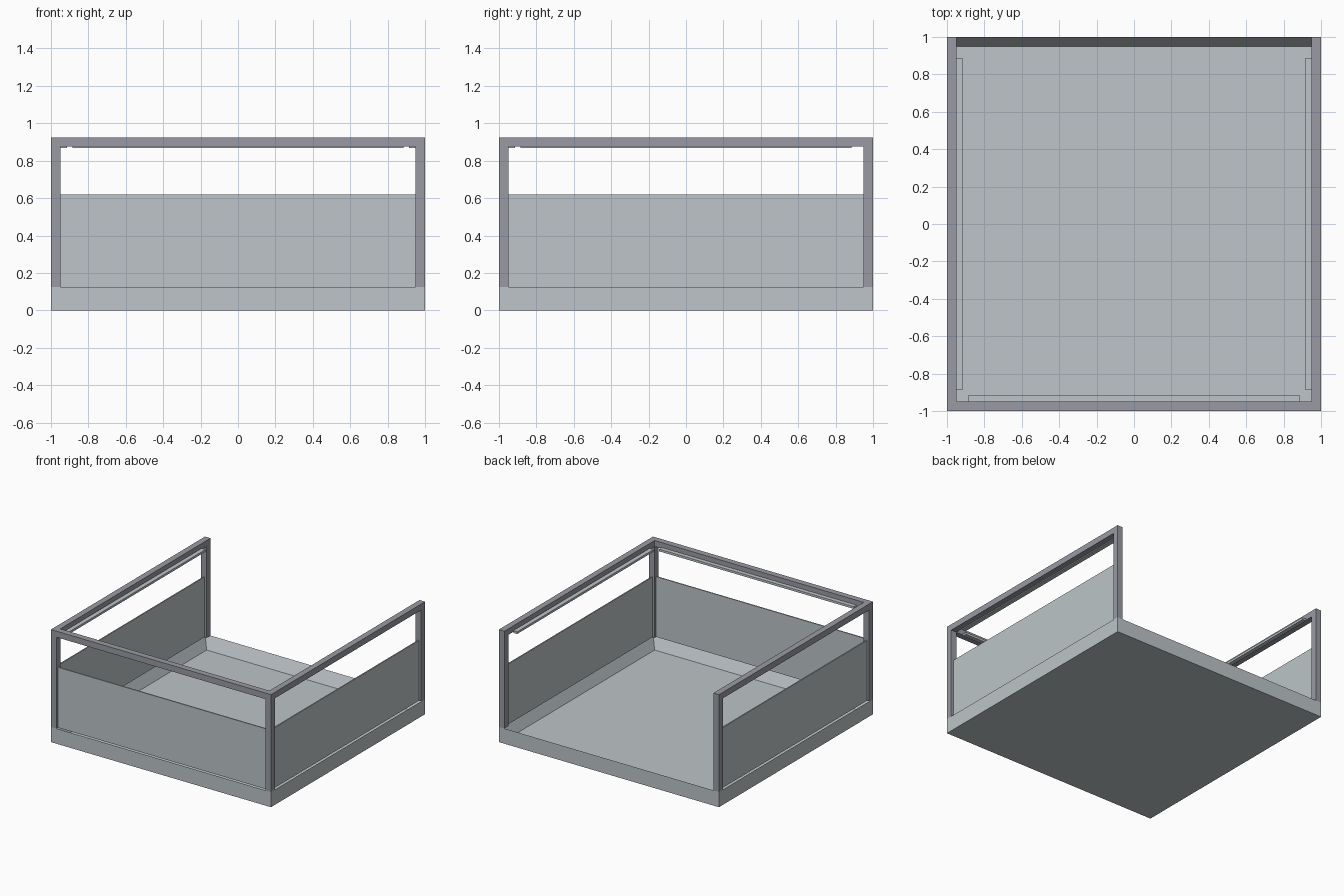
import bpy
import bmesh
from mathutils import Matrix, Vector

cube = bpy.data.objects.get("Cube")
if cube:
    bpy.data.objects.remove(cube, do_unlink=True)


def material(name, color):
    mat = bpy.data.materials.new(name)
    mat.use_nodes = True
    mat.diffuse_color = color
    mat.node_tree.nodes["Principled BSDF"].inputs["Base Color"].default_value = color
    return mat


PALE = material("pale grey", (0.51, 0.56, 0.58, 1))
STEEL = material("steel grey", (0.32, 0.33, 0.37, 1))


def box(name, low, high, mat):
    low, high = Vector(low), Vector(high)
    bm = bmesh.new()
    bmesh.ops.create_cube(bm, size=1, matrix=Matrix.Translation((low + high) / 2)
                          @ Matrix.Diagonal((*(high - low), 1)))
    mesh = bpy.data.meshes.new(name)
    bm.to_mesh(mesh)
    bm.free()
    mesh.materials.append(mat)
    obj = bpy.data.objects.new(name, mesh)
    bpy.context.collection.objects.link(obj)
    return obj


BAR = 0.05               # frame bar thickness
IN = 1 - BAR             # inner face of the frame
RIM, TOP = 0.125, 0.925  # tray rim and frame heights
RAIL = TOP - BAR
FLOOR = 0.025

# Tray: a block with its top face inset and sunk to leave a raised rim
tray = box("tray", (-1, -1, 0), (1, 1, RIM), PALE)
bm = bmesh.new()
bm.from_mesh(tray.data)
bm.normal_update()
top = [f for f in bm.faces if f.normal.z > 0.9]
bmesh.ops.inset_region(bm, faces=top, thickness=BAR, use_even_offset=True)
bmesh.ops.translate(bm, verts=top[0].verts, vec=(0, 0, FLOOR - RIM))
bm.to_mesh(tray.data)
bm.free()

# Side frames, panels and inner light strips, mirrored left and right
for side, s in (("left", 1), ("right", -1)):
    def span(a, b):
        return sorted((s * a, s * b))

    x0, x1 = span(IN, 1)
    box(side + "_rail", (x0, -1, RAIL), (x1, 1, TOP), STEEL)
    for end, y in (("front", -1), ("back", IN)):
        box(f"{end}_{side}_post", (x0, y, RIM), (x1, y + BAR, RAIL), STEEL)
    p0, p1 = span(0.97, 0.98)
    box(side + "_panel", (p0, -IN, RIM), (p1, IN, 0.62), PALE)
    t0, t1 = span(0.915, IN)
    box(side + "_strip", (t0, -0.885, 0.867), (t1, 0.885, 0.885), PALE)

# Front rail, panel and strip; the back stays open
box("front_rail", (-IN, -1, RAIL), (IN, -IN, TOP), STEEL)
box("front_panel", (-IN, -0.98, RIM), (IN, -0.97, 0.62), PALE)
box("front_strip", (-0.885, -IN, 0.867), (0.885, -0.915, 0.885), PALE)
